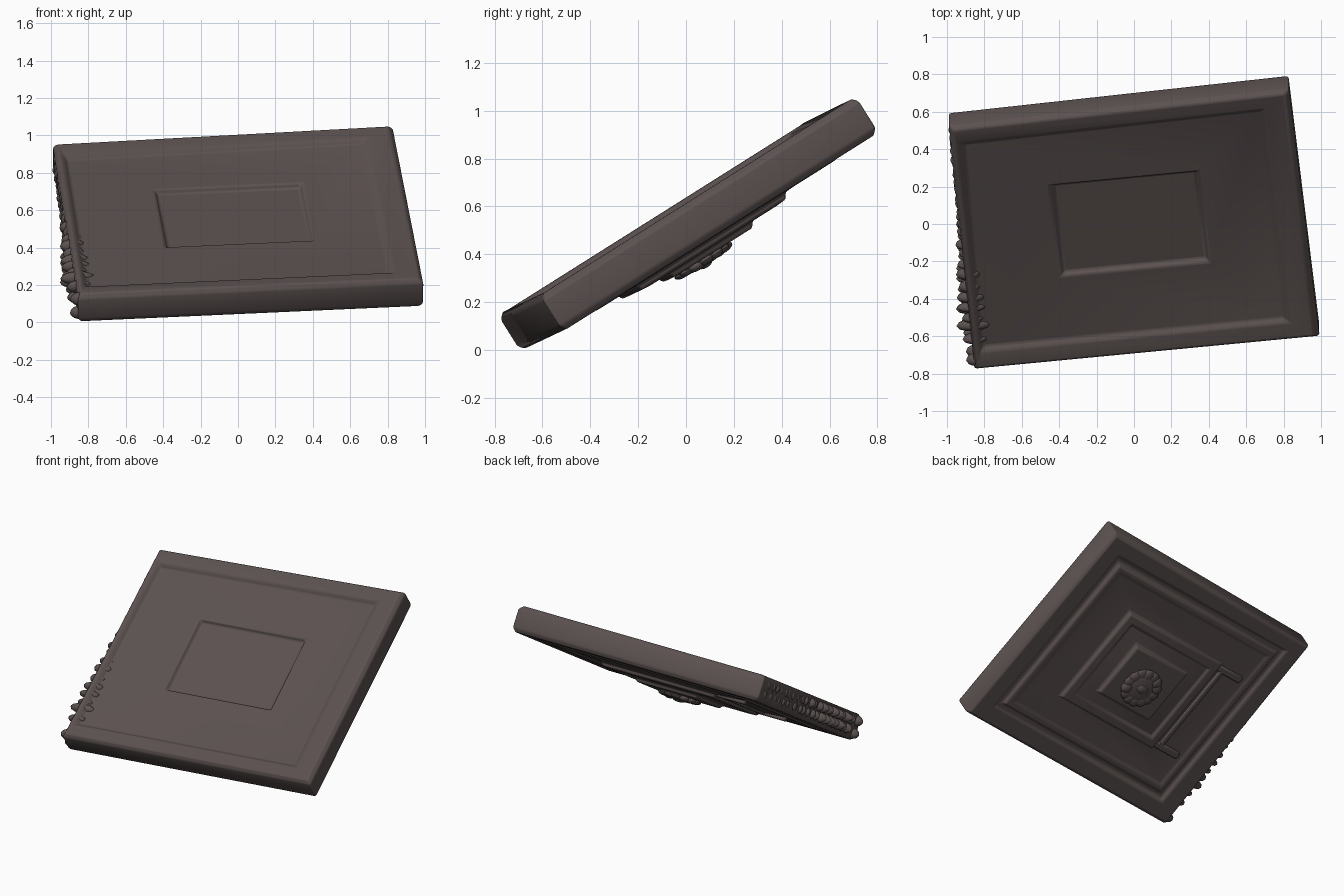
import bpy, bmesh, math, random
from mathutils import Matrix, Vector

if "Cube" in bpy.data.objects:
    bpy.data.objects.remove(bpy.data.objects["Cube"])

random.seed(4)
mat = bpy.data.materials.new("dark_brown")
mat.diffuse_color = (0.105, 0.083, 0.08, 1)
mat.use_nodes = True
mat.node_tree.nodes["Principled BSDF"].inputs["Base Color"].default_value = mat.diffuse_color

# Tilted frame of the panel: u across, v up the slope, w out of the top face
u = Vector((0.994, 0.095, 0.045)).normalized()
v = Vector((-0.129, 0.839, 0.529))
v = (v - u * v.dot(u)).normalized()
w = u.cross(v)
FRAME = Matrix((u, v, w)).transposed().to_4x4()
FRAME.translation = (0, -0.035, 0.6)


def finish(bm, name, bevel=0.0):
    bmesh.ops.recalc_face_normals(bm, faces=bm.faces[:])
    me = bpy.data.meshes.new(name)
    bm.to_mesh(me)
    bm.free()
    me.transform(FRAME)
    ob = bpy.data.objects.new(name, me)
    bpy.context.collection.objects.link(ob)
    me.materials.append(mat)
    if bevel:
        m = ob.modifiers.new("soft_edges", 'BEVEL')
        m.width, m.segments, m.limit_method = bevel, 2, 'ANGLE'
        m.angle_limit = math.radians(25)
    bpy.ops.object.select_all(action='DESELECT')
    ob.select_set(True)
    bpy.context.view_layer.objects.active = ob
    bpy.ops.object.shade_smooth_by_angle(angle=math.radians(40))
    return ob


# Panel: nested rectangles (left, right, half height, level), top centre to underside
RINGS = [
    (-0.40, 0.36, 0.275, -0.068), (-0.42, 0.38, 0.29, -0.04),   # sunken centre
    (-0.85, 0.735, 0.655, -0.035), (-0.875, 0.77, 0.68, -0.008),  # field to rim
    (-0.895, 0.89, 0.765, 0.005), (-0.915, 0.915, 0.785, -0.02),  # raised rim
    (-0.915, 0.915, 0.785, -0.15), (-0.895, 0.895, 0.765, -0.175),  # side
    (-0.79, 0.78, 0.66, -0.175), (-0.775, 0.765, 0.645, -0.155),  # underside groove
    (-0.745, 0.735, 0.615, -0.155), (-0.73, 0.72, 0.60, -0.178),
    (-0.70, 0.69, 0.57, -0.18), (-0.68, 0.67, 0.55, -0.17),
    (-0.43, 0.43, 0.37, -0.185), (-0.42, 0.42, 0.36, -0.21),    # lower square frame
    (-0.365, 0.365, 0.305, -0.215), (-0.355, 0.355, 0.295, -0.2),
    (-0.24, 0.24, 0.21, -0.215), (-0.225, 0.225, 0.195, -0.24),  # inner stepped plate
]
bm = bmesh.new()
loops = []
for l, r, b, h in RINGS:
    outer = l < -0.8
    shift = 0.02 if b < 0.3 and h > -0.1 else 0
    front, drop = (0.025, 0.03) if outer else (0, 0)
    loops.append([bm.verts.new(c) for c in
                  ((l - front, -b + shift, h), (r, -b + shift, h),
                   (r, b + shift, h), (l, b + shift - drop, h))])
for p, q in zip(loops, loops[1:]):
    for i in range(4):
        j = (i + 1) % 4
        bm.faces.new((p[i], p[j], q[j], q[i]))
bm.faces.new(loops[0])
bm.faces.new(loops[-1])
finish(bm, "panel", 0.012)


def blob(bm, pos, size, seg=12):
    bmesh.ops.create_uvsphere(
        bm, u_segments=seg, v_segments=seg // 2 + 2, radius=1,
        matrix=Matrix.Translation(pos) @ Matrix.Diagonal((*size, 1)))


# Ragged lobes along the left edge, longest toward the front
bm = bmesh.new()
for i in range(20):
    t = -0.6 + i * 0.066
    edge = -0.915 - 0.025 * (0.5 - t / 1.57)
    for h in (-0.05, -0.115):
        reach = max(0.012, 0.075 - 0.075 * (t + 0.6)) * random.uniform(0.5, 1.1)
        blob(bm, (edge + 0.02, t + random.uniform(-.015, .015), h),
             (reach + 0.02, random.uniform(0.024, 0.038), 0.036))
for h in (-0.045, -0.13):
    blob(bm, (-0.92, -0.742, h), (0.06, 0.036, 0.038))
finish(bm, "ragged_edge")

# Rounded boss with an uneven ring beneath the centre
bm = bmesh.new()
blob(bm, (0, -0.03, -0.235), (0.14, 0.14, 0.038), 24)
for i in range(14):
    a = i * math.tau / 14
    blob(bm, (0.105 * math.cos(a), -0.03 + 0.1 * math.sin(a), -0.25),
         (0.042, 0.042, random.uniform(0.015, 0.024)))
blob(bm, (0, -0.03, -0.262), (0.05, 0.035, 0.02))
finish(bm, "underside_boss")

# Ribs running from the lower frame to the left side
bm = bmesh.new()
for y in (0.33, -0.33):
    bmesh.ops.create_cube(bm, size=1, matrix=Matrix.Translation((-0.52, y, -0.175))
                          @ Matrix.Diagonal((0.24, 0.05, 0.045, 1)))
bmesh.ops.create_cube(bm, size=1, matrix=Matrix.Translation((-0.47, 0, -0.175))
                      @ Matrix.Diagonal((0.04, 0.68, 0.045, 1)))
finish(bm, "underside_ribs", 0.012)
